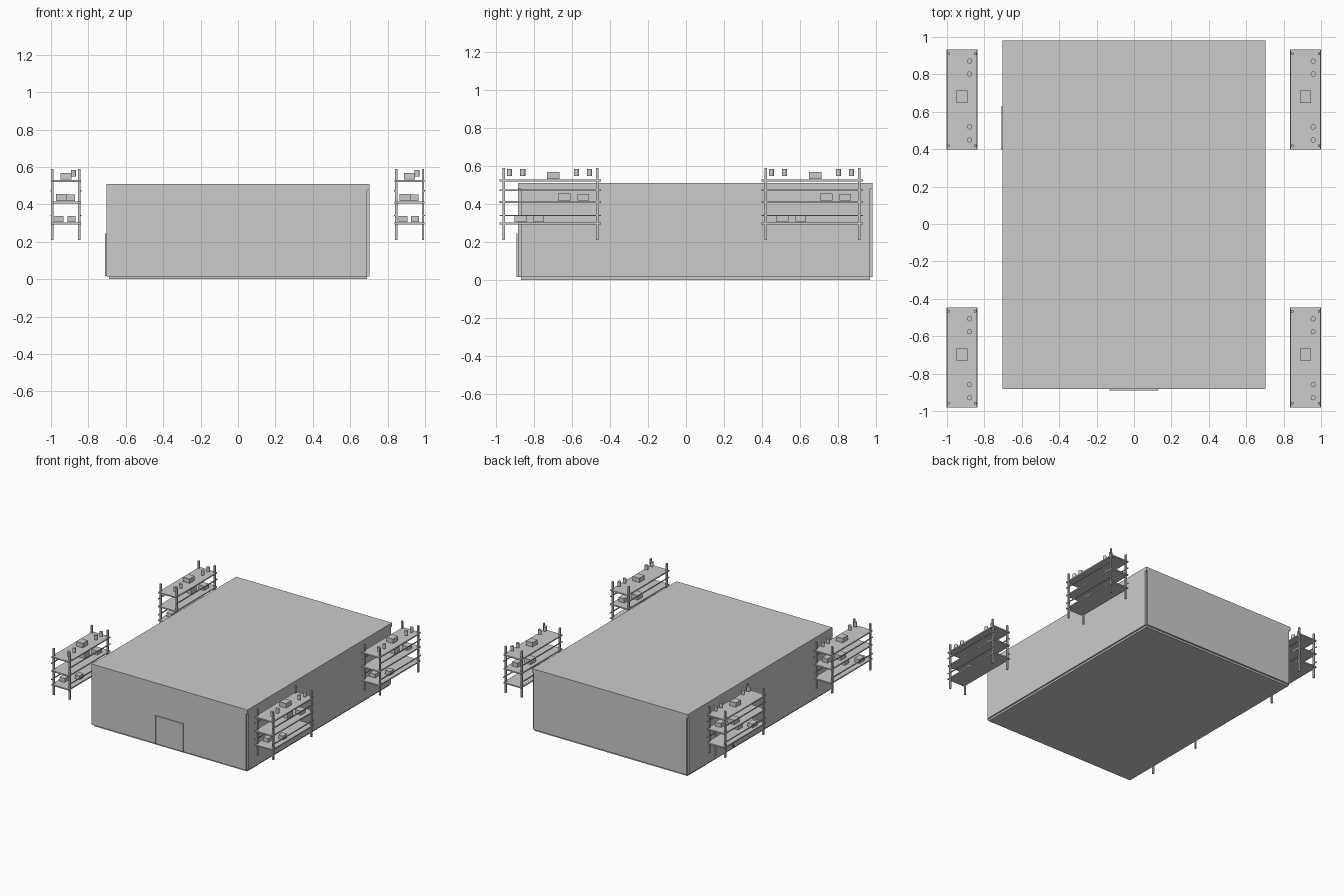
import bpy
import bmesh
import math
from mathutils import Matrix, Vector

if "Cube" in bpy.data.objects:
    bpy.data.objects.remove(bpy.data.objects["Cube"])


def add_box(bm, x, y, z):
    """Box from (min, max) ranges."""
    size = [b - a for a, b in (x, y, z)]
    mid = [(a + b) / 2 for a, b in (x, y, z)]
    m = Matrix.Translation(mid) @ Matrix.Diagonal((*size, 1))
    bmesh.ops.create_cube(bm, size=1, matrix=m)


def add_centred(bm, c, half):
    add_box(bm, *[(p - h, p + h) for p, h in zip(c, half)])


def finish(name, bm):
    mesh = bpy.data.meshes.new(name)
    bm.to_mesh(mesh)
    bm.free()
    ob = bpy.data.objects.new(name, mesh)
    bpy.context.collection.objects.link(ob)
    return ob


def box(name, x, y, z):
    bm = bmesh.new()
    add_box(bm, x, y, z)
    return finish(name, bm)


# Building: floor, four walls with notched corners, roof slab
XI, XO = 0.69, 0.703
YF, YFO, YB, YBO = -0.869, -0.883, 0.967, 0.981
WALL_Z = (0.015, 0.478)
box("floor", (-XI, XI), (YF, YB), (0, 0.015))
box("front_wall", (-XO, XI), (YFO, YF), WALL_Z)
box("back_wall", (-XI, XI), (YB, YBO), WALL_Z)
box("left_wall", (-XO, -XI), (YF, YB), WALL_Z)
box("right_wall", (XI, XO), (YF, YB), WALL_Z)
box("roof", (-XO, XO), (YFO, YBO), (0.478, 0.51))

# Doors: panel and two jambs on the front and left walls
DOOR_Z = (0.017, 0.245)
box("front_door", (-0.119, 0.115), (-0.889, YFO), DOOR_Z)
for side, x in (("left", -0.131), ("right", 0.115)):
    box("front_door_jamb_" + side, (x, x + 0.012), (-0.891, YFO), DOOR_Z)
box("left_door", (-0.709, -XO), (0.41, 0.617), DOOR_Z)
for side, y in (("front", 0.398), ("back", 0.617)):
    box("left_door_jamb_" + side, (-0.711, -XO), (y, y + 0.012), DOOR_Z)


# Shelf rack parts, built around the rack centre
def build_frame():
    bm = bmesh.new()
    for sx in (-1, 1):
        for sy in (-1, 1):
            add_centred(bm, (sx * 0.072, sy * 0.246, 0.4), (0.0065, 0.0065, 0.19))
        for z in (0.34, 0.472):
            add_centred(bm, (sx * 0.0795, 0, z), (0.003, 0.267, 0.0035))
    return finish("rack_frame", bm)


def build_plates():
    bm = bmesh.new()
    for z in (0.297, 0.41, 0.524):
        add_centred(bm, (0, 0, z), (0.08, 0.267, 0.005))
    return finish("rack_shelves", bm)


def build_boxes():
    bm = bmesh.new()
    # centre x, y, base z, half x, half y, height
    for x, y, z, hx, hy, h in ((0.0, 0.015, 0.533, 0.03, 0.033, 0.036),
                               (-0.025, 0.072, 0.418, 0.029, 0.033, 0.038),
                               (0.024, 0.172, 0.418, 0.025, 0.03, 0.034),
                               (-0.036, -0.158, 0.306, 0.024, 0.032, 0.031),
                               (0.03, -0.063, 0.306, 0.021, 0.027, 0.031)):
        add_centred(bm, (x, y, z + h / 2), (hx, hy, h / 2))
    return finish("rack_boxes", bm)


def build_cans():
    bm = bmesh.new()
    for y in (-0.216, -0.146, 0.137, 0.206):
        bmesh.ops.create_cone(bm, cap_ends=True, segments=16, radius1=0.0135,
                              radius2=0.0135, depth=0.036,
                              matrix=Matrix.Translation((0.041, y, 0.566)))
    for f in bm.faces:
        f.smooth = len(f.verts) == 4
    for e in bm.edges:
        e.smooth = e.calc_face_angle(0) < math.radians(40)
    return finish("rack_cans", bm)


# Four identical racks beside the building
parts = [build_frame(), build_plates(), build_boxes(), build_cans()]
spots = [(-0.92, -0.713), (0.917, -0.713), (-0.92, 0.665), (0.917, 0.665)]
for part in parts:
    for i, (x, y) in enumerate(spots):
        ob = part if i == 0 else part.copy()
        if i:
            bpy.context.collection.objects.link(ob)
        ob.location = Vector((x, y, 0))
